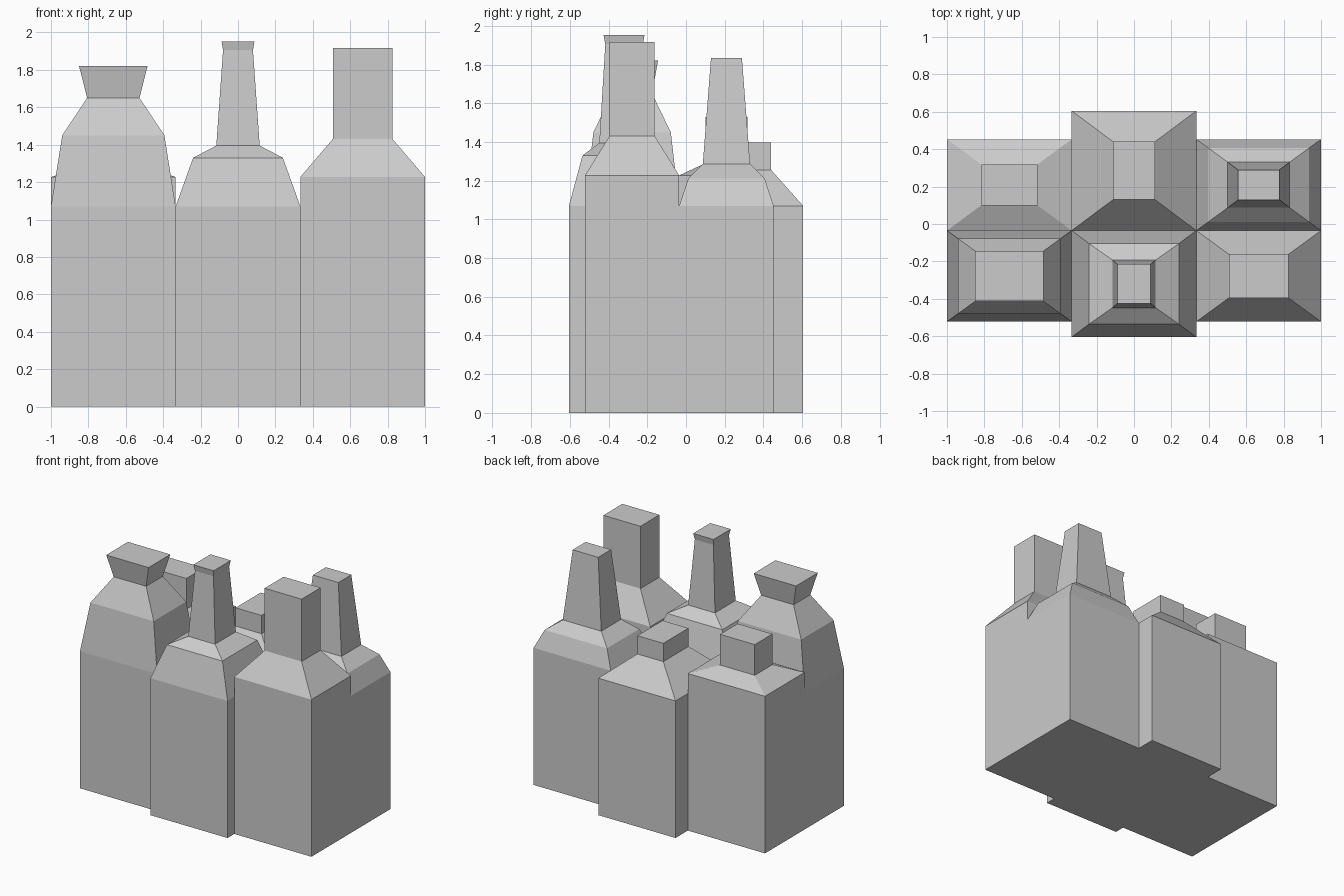
import bpy, bmesh

if "Cube" in bpy.data.objects:
    bpy.data.objects.remove(bpy.data.objects["Cube"])


def bottle(name, cx, y0, y1, rings):
    """Loft a square bottle through (half_x, half_y, z) rings; the body starts on the ground."""
    cy, hy = (y0 + y1) / 2, (y1 - y0) / 2
    body_z, upper = rings[0], rings[1:]
    sections = [(1 / 3, hy, 0), (1 / 3, hy, body_z)] + upper
    bm = bmesh.new()
    loops = [[bm.verts.new((cx + sx * a, cy + sy * b, z))
              for sx, sy in ((-1, -1), (1, -1), (1, 1), (-1, 1))]
             for a, b, z in sections]
    bm.faces.new(loops[0][::-1])
    bm.faces.new(loops[-1])
    for low, high in zip(loops, loops[1:]):
        for i in range(4):
            j = (i + 1) % 4
            bm.faces.new((low[i], low[j], high[j], high[i]))
    bmesh.ops.recalc_face_normals(bm, faces=bm.faces)
    mesh = bpy.data.meshes.new(name)
    bm.to_mesh(mesh)
    bm.free()
    obj = bpy.data.objects.new(name, mesh)
    bpy.context.collection.objects.link(obj)
    return obj


LEFT, MID, RIGHT = -2 / 3, 0, 2 / 3
SPLIT = -0.035          # line between front and back rows

# Front row
bottle("flared_cap_bottle", LEFT, -0.522, SPLIT,
       [1.07, (0.273, 0.20, 1.45), (0.14, 0.103, 1.65), (0.183, 0.134, 1.82)])
bottle("tapered_neck_bottle", MID, -0.605, SPLIT,
       [1.07, (0.24, 0.215, 1.33), (0.116, 0.128, 1.395),
        (0.08, 0.097, 1.905), (0.088, 0.106, 1.953)])
bottle("tall_straight_bottle", RIGHT, -0.522, SPLIT,
       [1.227, (0.16, 0.117, 1.43), (0.16, 0.117, 1.917)])

# Back row
bottle("short_neck_bottle", LEFT, SPLIT, 0.453,
       [1.227, (0.15, 0.109, 1.29), (0.15, 0.109, 1.53)])
bottle("stubby_cap_bottle", MID, SPLIT, 0.605,
       [1.07, (0.112, 0.155, 1.255), (0.112, 0.155, 1.398)])
bottle("narrow_neck_bottle", RIGHT, SPLIT, 0.453,
       [1.07, (0.27, 0.198, 1.21), (0.166, 0.122, 1.287), (0.11, 0.08, 1.833)])
